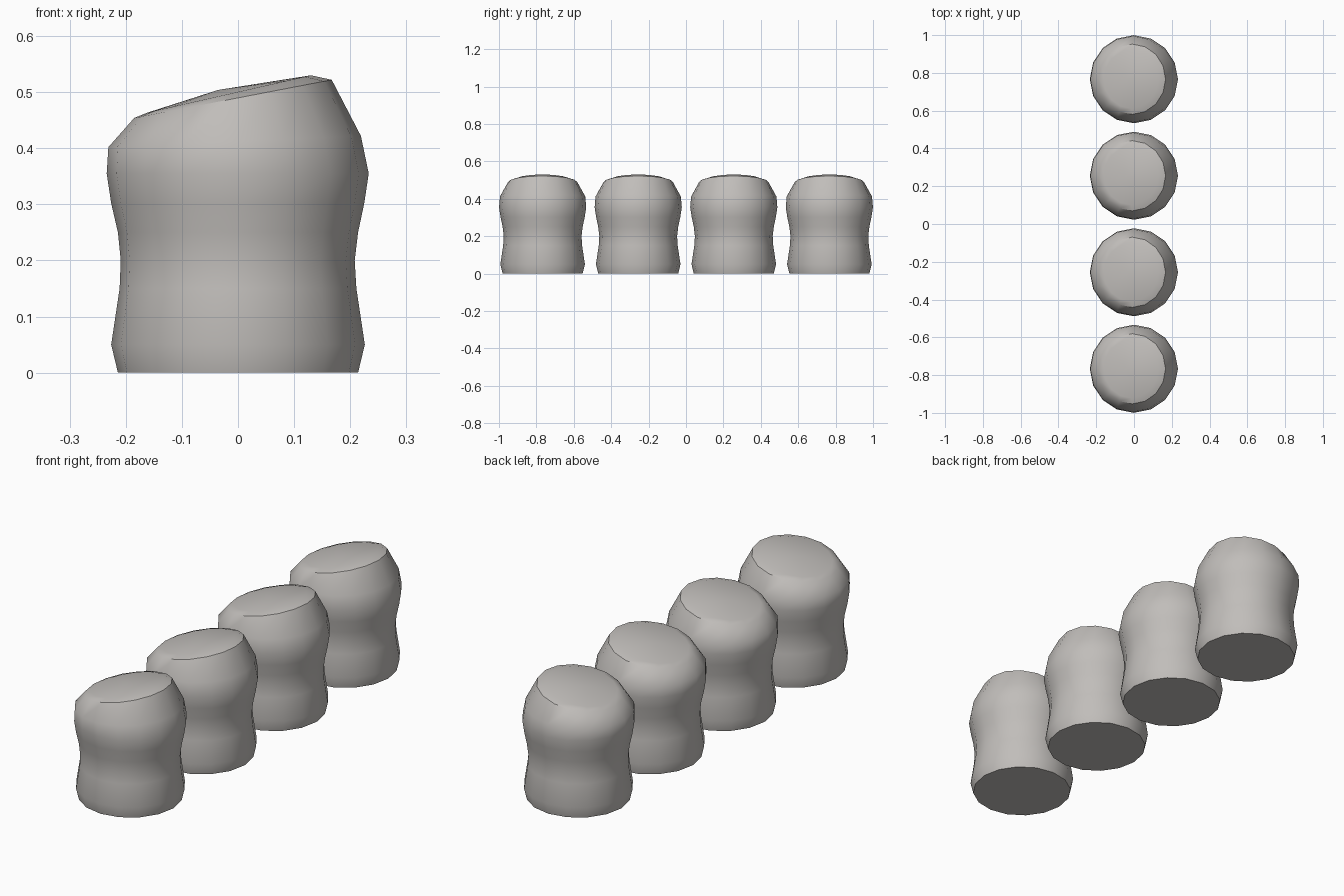
import bpy, bmesh, math

if "Cube" in bpy.data.objects:
    bpy.data.objects.remove(bpy.data.objects["Cube"])

SIDES = 16
# Rings: left x, left z, right x, right z, half depth in y
RINGS = [
    (-0.214, 0.000, 0.214, 0.000, 0.214),
    (-0.226, 0.050, 0.226, 0.050, 0.226),
    (-0.211, 0.150, 0.211, 0.150, 0.211),
    (-0.209, 0.200, 0.208, 0.200, 0.208),
    (-0.214, 0.250, 0.214, 0.250, 0.214),
    (-0.226, 0.302, 0.225, 0.302, 0.225),
    (-0.234, 0.355, 0.233, 0.355, 0.233),
    (-0.231, 0.402, 0.219, 0.422, 0.228),
    (-0.185, 0.454, 0.167, 0.522, 0.186),   # slanted rim
    (-0.160, 0.464, 0.130, 0.530, 0.155),   # start of shallow crown
]

grey = bpy.data.materials.new("warm grey")
grey.diffuse_color = (0.53, 0.51, 0.49, 1)
grey.use_nodes = True
grey.node_tree.nodes["Principled BSDF"].inputs["Base Color"].default_value = grey.diffuse_color


def make_mesh():
    bm = bmesh.new()
    rings = []
    for xl, zl, xr, zr, d in RINGS:
        ring = []
        for i in range(SIDES):
            a = 2 * math.pi * i / SIDES
            t = (math.cos(a) + 1) / 2
            ring.append(bm.verts.new((xl + (xr - xl) * t, d * math.sin(a), zl + (zr - zl) * t)))
        rings.append(ring)
    for lo, hi in zip(rings, rings[1:]):
        for i in range(SIDES):
            j = (i + 1) % SIDES
            bm.faces.new((lo[i], lo[j], hi[j], hi[i]))
    # Flat underside and gently domed top
    bm.faces.new(rings[0][::-1])
    tip = bm.verts.new((-0.035, 0, 0.504))
    for i in range(SIDES):
        bm.faces.new((rings[-1][i], rings[-1][(i + 1) % SIDES], tip))
    bmesh.ops.recalc_face_normals(bm, faces=bm.faces)
    mesh = bpy.data.meshes.new("waisted_post")
    bm.to_mesh(mesh)
    bm.free()
    mesh.materials.append(grey)
    return mesh


# Row of four posts along y
for k in range(4):
    post = bpy.data.objects.new(f"post_{k + 1}", make_mesh())
    post.location.y = (k - 1.5) * 0.511
    bpy.context.collection.objects.link(post)
    bpy.ops.object.select_all(action='DESELECT')
    post.select_set(True)
    bpy.context.view_layer.objects.active = post
    bpy.ops.object.shade_smooth_by_angle(angle=math.radians(40))
